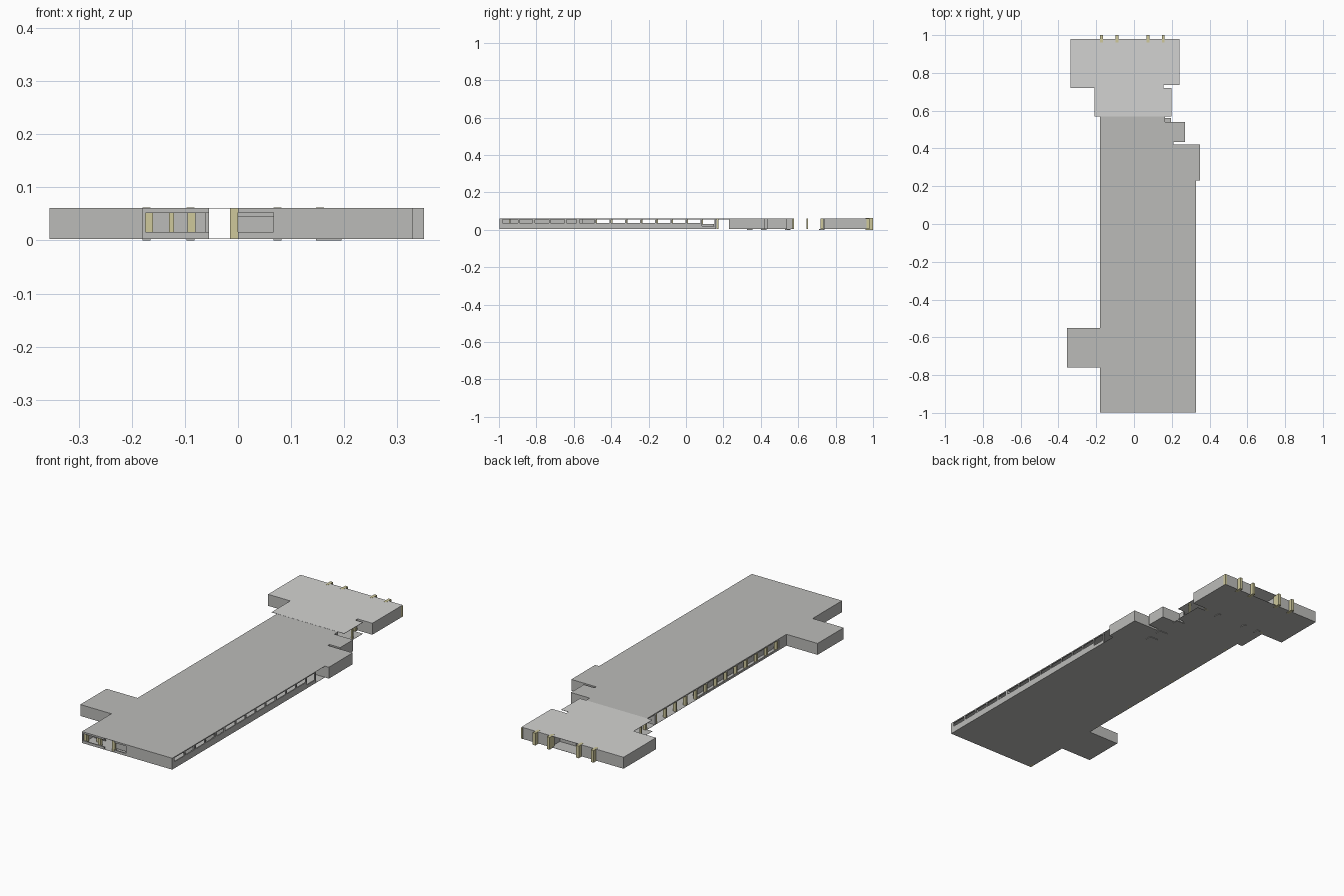
import bpy, bmesh

def material(name, rgb):
    m = bpy.data.materials.new(name)
    m.diffuse_color = (*rgb, 1)
    return m

GREY = material("concrete grey", (0.50, 0.50, 0.485))
LIGHT = material("light roof grey", (0.65, 0.65, 0.64))
SAND = material("sand yellow", (0.62, 0.58, 0.33))

F, R = 0.003, 0.061      # floor underside and roof top
T = 0.006                # wall thickness


def part(name, mat, boxes):
    """One object from boxes given as (x0, x1, y0, y1, z0, z1)."""
    bm = bmesh.new()
    for x0, x1, y0, y1, z0, z1 in boxes:
        vs = bmesh.ops.create_cube(bm, size=1)["verts"]
        for v in vs:
            v.co.x = x1 if v.co.x > 0 else x0
            v.co.y = y1 if v.co.y > 0 else y0
            v.co.z = z1 if v.co.z > 0 else z0
    me = bpy.data.meshes.new(name)
    bm.to_mesh(me)
    bm.free()
    me.materials.append(mat)
    ob = bpy.data.objects.new(name, me)
    bpy.context.collection.objects.link(ob)
    return ob


def wx(x0, x1, y, z0=F, z1=R):
    """Wall running along x, growing towards +y."""
    return (x0, x1, y, y + T, z0, z1)


def wy(x, y0, y1, z0=F, z1=R):
    """Wall running along y, growing towards +x."""
    return (x, x + T, y0, y1, z0, z1)


def post(x, y, w=0.015, z0=F, z1=R - 0.001):
    return (x, x + w, y, y + w, z0, z1)


# Plan outlines, as rectangles that only touch at their edges
main_plan = [(-0.18, 0.328, -0.997, 0.23), (-0.355, -0.18, -0.76, -0.55),
             (-0.18, 0.35, 0.23, 0.422), (-0.18, 0.21, 0.422, 0.435),
             (-0.18, 0.27, 0.435, 0.54), (-0.18, 0.163, 0.54, 0.57)]
back_plan = [(-0.21, 0.198, 0.57, 0.72), (-0.335, 0.157, 0.72, 0.737),
             (-0.335, 0.24, 0.737, 0.98)]

part("main_roof", GREY, [(*p, R - 0.001, R) for p in main_plan])
part("back_roof", LIGHT, [(*p, R - 0.001, R + 0.0005) for p in back_plan])
part("floor", GREY, [(*p, F, F + 0.001) for p in main_plan + back_plan])

# Front wall, with an open entrance corridor from x -0.055 to -0.015
part("front_wall", GREY, [
    wx(0.067, 0.328, -0.997),
    wx(-0.18, -0.055, -0.997, F, 0.016), wx(-0.18, -0.055, -0.997, 0.052, R),
    wx(-0.16, -0.095, -0.93, 0.01, 0.056),
    wx(0, 0.067, -0.95), wx(0, 0.067, -0.997, 0.053, R),
    wx(0, 0.067, -0.997, F, 0.016), wx(0, 0.067, -0.98, 0.016, 0.045),
    wy(0.067, -0.997, -0.944)])
part("front_posts", SAND, [post(-0.18, -0.99, 0.02), post(-0.095, -0.99),
                           post(-0.015, -0.99), post(-0.13, -0.95, 0.01)])

# Right wall with a long row of strip windows
X = 0.328 - T
right = [wy(X, -0.997, 0.08, F, 0.036), wy(X, -0.997, 0.16, 0.056, R),
         wy(X, 0.08, 0.16, F, 0.02),
         wy(X, -0.997, -0.98), wy(X, -0.65, -0.638), wy(X, -0.585, -0.57)]
right += [wy(X, -0.98 + 0.0825 * i, -0.972 + 0.0825 * i) for i in range(1, 4)]
right += [wy(X, -0.57 + 0.081 * i, -0.562 + 0.081 * i) for i in range(1, 9)]
right += [wy(X, 0.152, 0.16)]
part("right_window_wall", GREY, right)

# Left wall: solid at the front, colonnade behind the wing
part("left_wall", GREY, [
    wy(-0.18, -0.997, -0.76), wy(-0.18, -0.55, -0.49),
    wy(-0.15, -0.49, 0.15, F, 0.03), wy(-0.18, -0.49, 0.57, 0.055, R),
    wy(-0.18, -0.49, 0.15, F, 0.012)])
part("left_colonnade", SAND,
     [(-0.178, -0.162, y, y + 0.01, F, R - 0.001)
      for y in [-0.485 + 0.081 * i for i in range(14)]])

# Closed wing on the left
part("left_wing_walls", GREY, [
    wx(-0.355, -0.18, -0.76), wx(-0.355, -0.18, -0.55 - T),
    wy(-0.355, -0.76, -0.55)])

# Two stepped bays on the right
part("right_bay_walls", GREY, [
    wx(0.20, 0.35, 0.23), wy(0.35 - T, 0.23, 0.422), wx(0.21, 0.35, 0.422 - T),
    wy(0.21 - T, 0.416, 0.441), wx(0.21, 0.27, 0.435),
    wy(0.27 - T, 0.435, 0.54), wx(0.163, 0.27, 0.54 - T),
    wy(0.163 - T, 0.54, 0.57)])

# Inner partitions that leave the corridor clear
part("inner_partitions", GREY, [
    wx(0.0, 0.32, -0.65), wx(-0.18, -0.06, -0.78), wx(0.0, 0.32, -0.58),
    wx(0.02, 0.32, -0.82), wx(0.0, 0.16, 0.50), wx(-0.18, -0.06, 0.50),
    wy(0.02, -0.94, -0.65)])

# Link between the main block and the back block: open, on slim posts
part("link_posts", SAND, [
    post(x, y, 0.008) for x in (-0.205, 0.185) for y in (0.645,)]
    + [post(x, 0.72) for x in (-0.205, 0.14)])

# Back block
part("back_block_walls", GREY, [
    wx(-0.335, -0.21, 0.72), wy(-0.335, 0.72, 0.98),
    wx(-0.335, -0.09, 0.98 - T), wx(0.075, 0.24, 0.98 - T),
    wy(0.24 - T, 0.737, 0.98), wx(0.157, 0.24, 0.737),
    wx(-0.09, -0.055, 0.90), wx(-0.015, 0.075, 0.90),
    wy(-0.09 - T, 0.75, 0.98), wy(0.075, 0.75, 0.98)])
part("back_corner_post", SAND, [(0.232, 0.2405, 0.965, 0.9805, F, R - 0.001)])

# Pilasters standing proud of the back wall
part("back_pilasters", SAND, [(x, x + 0.015, 0.96, 1.0, 0.0, R + 0.001)
                              for x in (-0.18, -0.097, 0.067, 0.147)])

# Small footing pads under the floor
part("footing_pads", GREY, [
    (0.147, 0.195, y, y + 0.03, 0.0, F) for y in (0.325, 0.40, 0.53)]
    + [(x, x + 0.015, 0.71, 0.74, 0.0, F) for x in (-0.18, -0.097, 0.067)])
